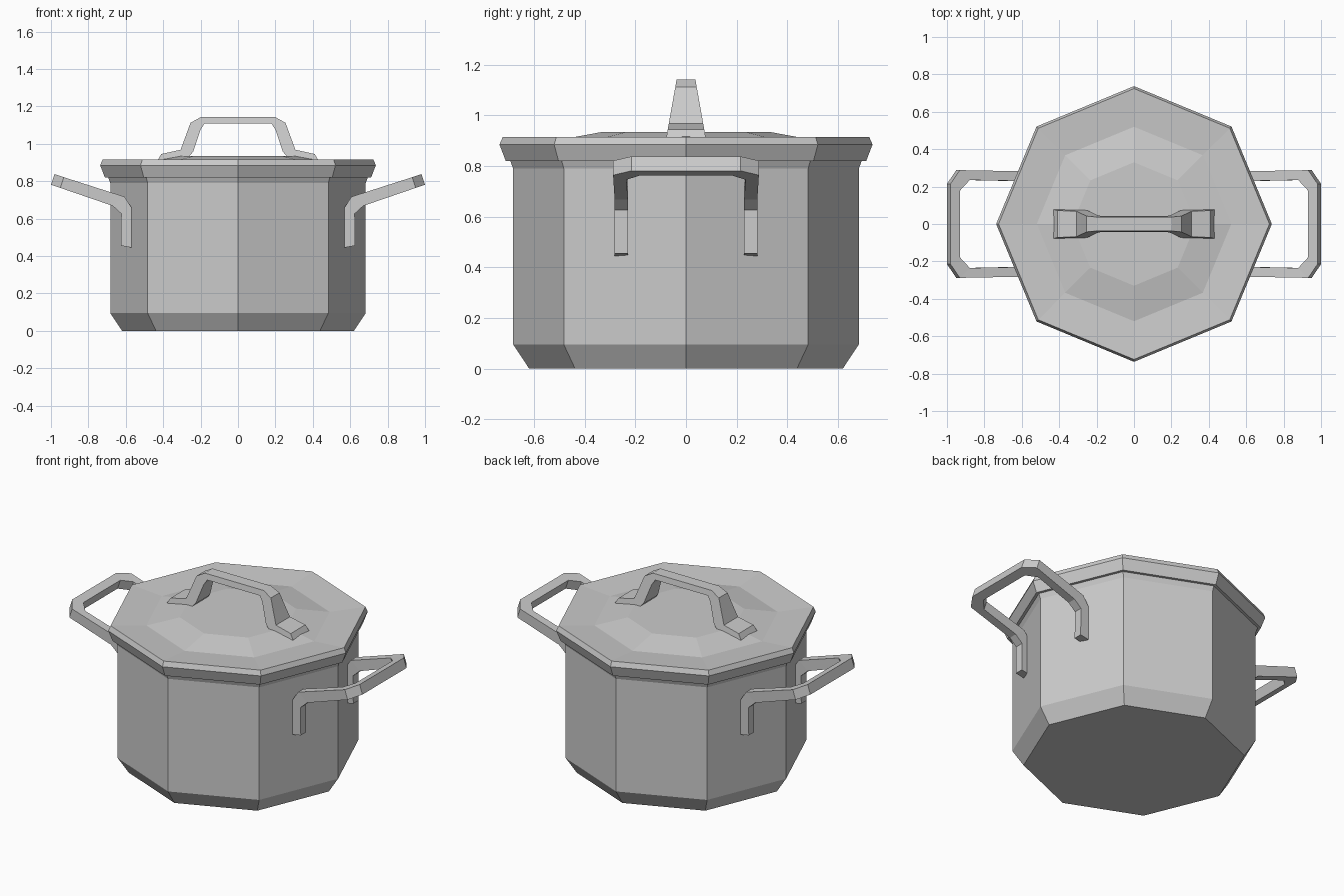
import bpy
from math import cos, sin, pi

if "Cube" in bpy.data.objects:
    bpy.data.objects.remove(bpy.data.objects["Cube"])


def make_object(name, verts, faces):
    mesh = bpy.data.meshes.new(name)
    mesh.from_pydata(verts, [], faces)
    mesh.update()
    obj = bpy.data.objects.new(name, mesh)
    bpy.context.collection.objects.link(obj)
    return obj


def loft(name, rings):
    """Skin equal-sized rings of points and cap both ends."""
    n = len(rings[0])
    verts = [p for ring in rings for p in ring]
    faces = [(k * n + i, k * n + (i + 1) % n, (k + 1) * n + (i + 1) % n, (k + 1) * n + i)
             for k in range(len(rings) - 1) for i in range(n)]
    faces.append(tuple(reversed(range(n))))
    faces.append(tuple(range(len(verts) - n, len(verts))))
    obj = make_object(name, verts, faces)
    # consistent outward normals
    import bmesh
    bm = bmesh.new()
    bm.from_mesh(obj.data)
    bmesh.ops.recalc_face_normals(bm, faces=bm.faces)
    bm.to_mesh(obj.data)
    bm.free()
    return obj


def octagon(r, z):
    return [(r * cos(i * pi / 4), r * sin(i * pi / 4), z) for i in range(8)]


# pot body with chamfered base and flared mouth
loft("pot_body", [octagon(r, z) for r, z in
                  [(0.62, 0), (0.683, 0.095), (0.683, 0.79), (0.695, 0.822)]])

# lid with bevelled rim and raised centre
loft("lid", [octagon(r, z) for r, z in
             [(0.712, 0.82), (0.737, 0.885), (0.724, 0.915), (0.52, 0.90), (0.33, 0.935)]])

# lid handle: arch profile (outer x, z, inner x, z), wider towards its feet
half = [(0.43, 0.912, 0.425, 0.89), (0.41, 0.945, 0.40, 0.89), (0.307, 0.968, 0.27, 0.925),
        (0.285, 1.027, 0.24, 0.957), (0.254, 1.112, 0.20, 1.075), (0.20, 1.142, 0.18, 1.107)]
arch = [(-a, b, -c, d) for a, b, c, d in half] + half[::-1]


def half_width(z):
    return 0.037 + max(0, 1.142 - z) * 0.178


loft("lid_handle", [[(xo, -half_width(zo), zo), (xo, half_width(zo), zo),
                     (xi, half_width(zi), zi), (xi, -half_width(zi), zi)]
                    for xo, zo, xi, zi in arch])


# side handles: each station has outer/inner and lower/upper corners
def leg(lx, lz, ux, uz, yo=0.282, yi=0.23):
    return [(lx, yo, lz), (lx, yi, lz), (ux, yi, uz), (ux, yo, uz)]


def arm(xo, yo, xi, yi):
    def low(x):
        return 0.668 + (x - 0.67) * 0.343
    return [(xo, yo, low(xo)), (xi, yi, low(xi)),
            (xi - 0.019, yi, low(xi) + 0.057), (xo - 0.019, yo, low(xo) + 0.057)]


side = [leg(0.626, 0.455, 0.57, 0.445), leg(0.624, 0.626, 0.57, 0.66),
        leg(0.67, 0.668, 0.607, 0.717), arm(0.95, 0.288, 0.897, 0.235),
        arm(1.0, 0.215, 0.948, 0.18)]
path = side + [[(x, -y, z) for x, y, z in ring] for ring in reversed(side)]
for name, s in (("right_handle", 1), ("left_handle", -1)):
    loft(name, [[(s * x, y, z) for x, y, z in ring] for ring in path])
